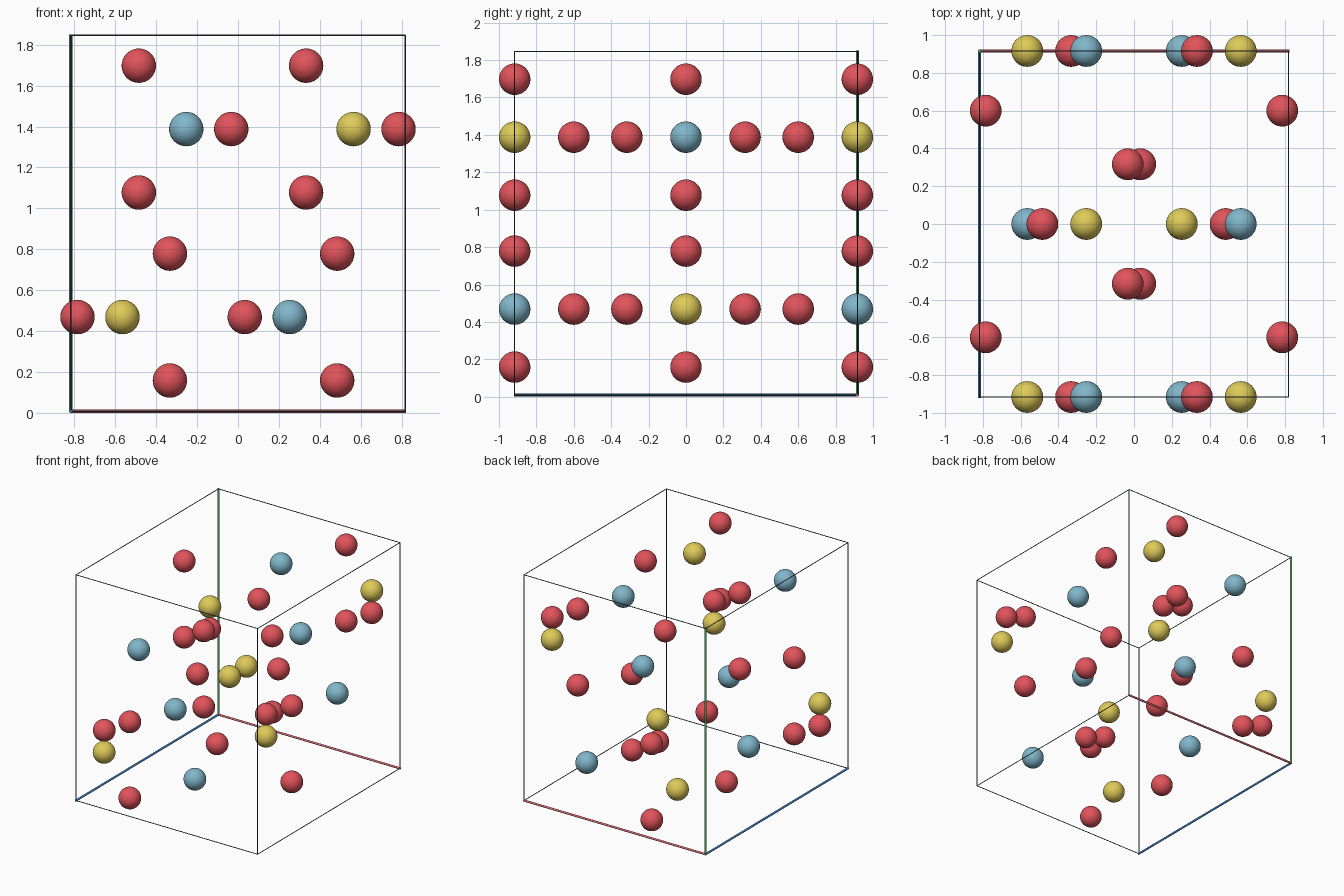
import bpy
from mathutils import Vector

if "Cube" in bpy.data.objects:
    bpy.data.objects.remove(bpy.data.objects["Cube"])

HX, HY = 0.818, 0.916        # half size of the cell
Z0, Z1 = 0.008, 1.846        # bottom and top of the cell
ZM, DZ = (Z0 + Z1) / 2 + 0.001, (Z1 - Z0) / 4
R = 0.084                    # ball radius


def material(name, srgb):
    m = bpy.data.materials.new(name)
    m.diffuse_color = [c ** 2.2 for c in srgb] + [1]
    m.use_nodes = True
    m.node_tree.nodes["Principled BSDF"].inputs["Base Color"].default_value = m.diffuse_color
    return m


RED = material("ball red", (0.88, 0.33, 0.36))
YELLOW = material("ball yellow", (0.87, 0.79, 0.35))
BLUE = material("ball blue", (0.50, 0.71, 0.79))
BLACK = material("wire dark", (0.25, 0.32, 0.35))
AXIS_RED = material("axis red", (0.87, 0.42, 0.45))
AXIS_GREEN = material("axis green", (0.34, 0.66, 0.40))
AXIS_BLUE = material("axis blue", (0.27, 0.53, 0.80))


def ball(name, mat, x, y, z):
    bpy.ops.mesh.primitive_uv_sphere_add(segments=32, ring_count=20, radius=R, location=(x, y, z))
    o = bpy.context.object
    o.name = name
    o.data.materials.append(mat)
    bpy.ops.object.shade_smooth()


def rod(name, mat, a, b, r):
    a, b = Vector(a), Vector(b)
    d = b - a
    bpy.ops.mesh.primitive_cylinder_add(vertices=12, radius=r, depth=d.length + r, location=(a + b) / 2)
    o = bpy.context.object
    o.name = name
    o.rotation_euler = d.to_track_quat('Z', 'Y').to_euler()
    o.data.materials.append(mat)
    bpy.ops.object.shade_smooth_by_angle()


# Balls: s flips x and z together, giving the upper and lower layers
for s in (1, -1):
    zc = ZM + s * DZ
    # middle plane
    ball("blue_ball", BLUE, s * 0.565, 0, zc)
    ball("yellow_ball", YELLOW, s * -0.253, 0, zc)
    for dz in (0.31, -0.31):
        ball("red_ball", RED, s * -0.485, 0, zc + dz)
    for side in (1, -1):
        # front and back planes
        y = side * HY
        ball("yellow_ball", YELLOW, s * 0.565, y, zc)
        ball("blue_ball", BLUE, s * -0.253, y, zc)
        for dz in (0.31, -0.31):
            ball("red_ball", RED, s * 0.333, y, zc + dz)
        # balls between the planes
        ball("red_ball", RED, s * 0.785, side * 0.6, zc)
        ball("red_ball", RED, s * -0.033, side * 0.316, zc)

# Cell edges: the three meeting at the back left bottom corner are thick axes
lo, hi = Vector((-HX, HY, Z0)), Vector((HX, -HY, Z1))
axes = [("red_axis", AXIS_RED), ("blue_axis", AXIS_BLUE), ("green_axis", AXIS_GREEN)]
for k in range(3):
    i, j = (k + 1) % 3, (k + 2) % 3
    for u in (lo, hi):
        for v in (lo, hi):
            a, b = lo.copy(), hi.copy()
            a[i] = b[i] = u[i]
            a[j] = b[j] = v[j]
            if u is lo and v is lo:
                rod(axes[k][0], axes[k][1], a, b, 0.008)
            else:
                rod("cell_edge", BLACK, a, b, 0.003)
